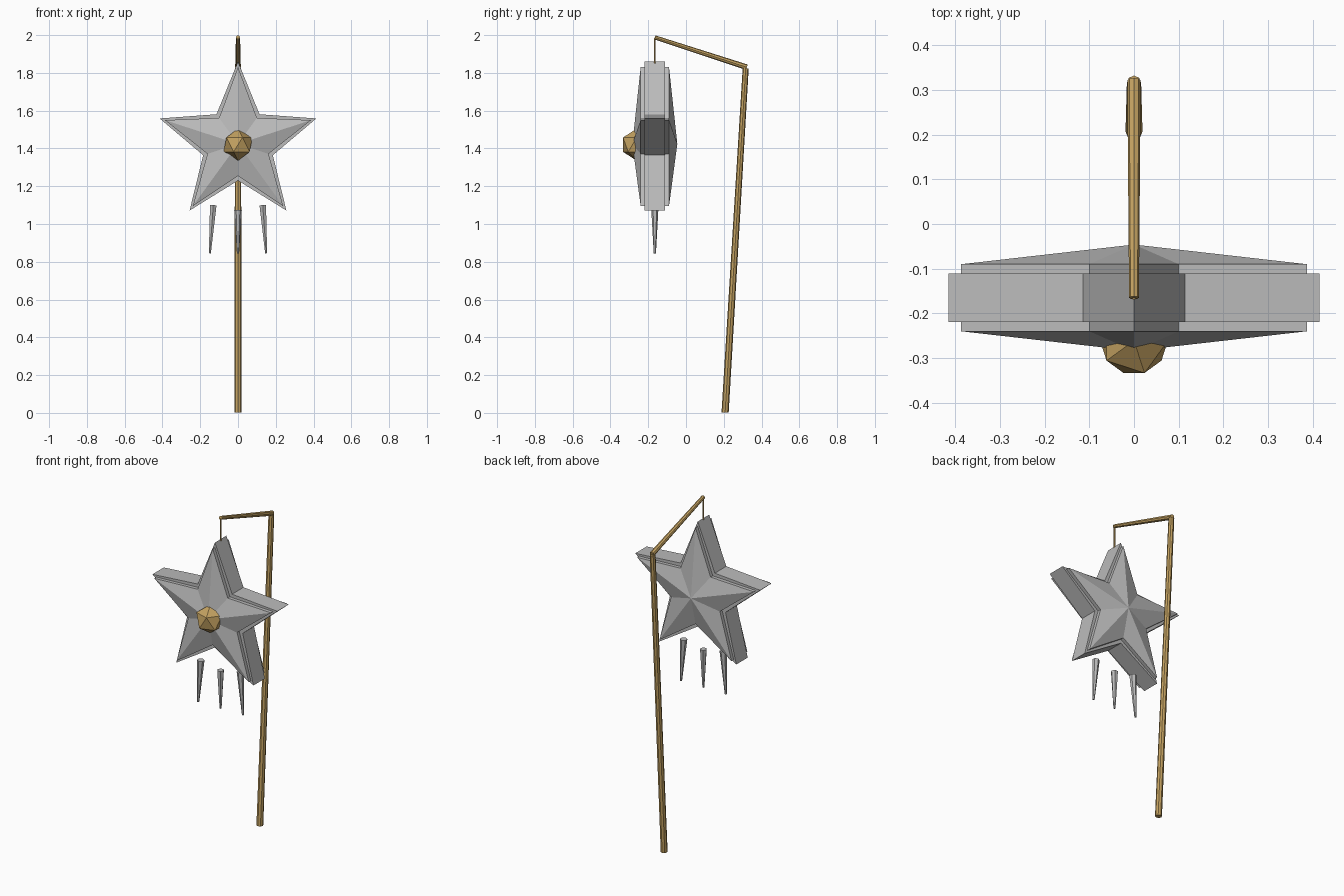
import bpy, bmesh
from math import sin, cos, pi
from mathutils import Vector

cube = bpy.data.objects.get("Cube")
if cube:
    bpy.data.objects.remove(cube, do_unlink=True)


def material(name, rgb):
    m = bpy.data.materials.new(name)
    m.use_nodes = True
    m.diffuse_color = (*rgb, 1)
    m.node_tree.nodes["Principled BSDF"].inputs["Base Color"].default_value = (*rgb, 1)
    return m


silver = material("silver grey", (0.50, 0.50, 0.50))
gold = material("warm gold", (0.55, 0.36, 0.12))

CENTRE_Y, CENTRE_Z = -0.165, 1.424


def finish(bm, name, mat):
    bmesh.ops.recalc_face_normals(bm, faces=bm.faces)
    mesh = bpy.data.meshes.new(name)
    bm.to_mesh(mesh)
    bm.free()
    mesh.materials.append(mat)
    obj = bpy.data.objects.new(name, mesh)
    bpy.context.collection.objects.link(obj)
    return obj


def star_ring(bm, outer, inner, y):
    ring = []
    for i in range(10):
        r = inner if i % 2 else outer
        a = i * pi / 5
        ring.append(bm.verts.new((r * sin(a), y, CENTRE_Z + r * cos(a))))
    return ring


def star(name, outer, inner, y0, y1, apex=None):
    """Extruded star; the y1 side is flat, or faceted up to an apex."""
    bm = bmesh.new()
    a, b = star_ring(bm, outer, inner, y0), star_ring(bm, outer, inner, y1)
    bm.faces.new(a)
    tip = bm.verts.new((0, apex, CENTRE_Z)) if apex is not None else None
    for i in range(10):
        j = (i + 1) % 10
        bm.faces.new((a[i], a[j], b[j], b[i]))
        if tip:
            bm.faces.new((b[i], b[j], tip))
    if not tip:
        bm.faces.new(b)
    return finish(bm, name, silver)


def rod(name, start, end, r0, r1, mat, sides=8):
    """Tapered rod between two points."""
    start, end = Vector(start), Vector(end)
    axis = end - start
    bm = bmesh.new()
    bmesh.ops.create_cone(bm, cap_ends=True, segments=sides,
                          radius1=r0, radius2=r1, depth=axis.length)
    turn = Vector((0, 0, 1)).rotation_difference(axis).to_matrix().to_4x4()
    bm.transform(turn)
    bmesh.ops.translate(bm, verts=bm.verts, vec=(start + end) / 2)
    return finish(bm, name, mat)


# Star lantern: thick body with a faceted panel on each side
star("star_body", 0.436, 0.194, CENTRE_Y - 0.054, CENTRE_Y + 0.054)
for name, side in (("front_star_panel", -1), ("back_star_panel", 1)):
    star(name, 0.407, 0.170, CENTRE_Y + side * 0.05,
         CENTRE_Y + side * 0.075, CENTRE_Y + side * 0.119)

# Faceted gem on the front
bm = bmesh.new()
bmesh.ops.create_icosphere(bm, subdivisions=1, radius=0.085)
bmesh.ops.translate(bm, verts=bm.verts, vec=(0, -0.261, 1.42))
finish(bm, "centre_gem", gold)

# Leaning pole, arm and hanging cord
rod("pole", (0, 0.207, 0.002), (0, 0.316, 1.825), 0.019, 0.016, gold)
rod("arm", (0, 0.322, 1.83), (0, CENTRE_Y, 1.988), 0.015, 0.011, gold)
rod("cord", (0, CENTRE_Y, 1.985), (0, CENTRE_Y, 1.85), 0.005, 0.005, gold, 6)

# Hanging spikes, the outer two splayed
for name, side in (("right_spike", -1), ("middle_spike", 0), ("left_spike", 1)):
    top = 1.10 if side else 1.075
    rod(name, (side * 0.131, CENTRE_Y, top), (side * 0.149, CENTRE_Y, 0.845),
        0.02, 0.006, silver, 6)
